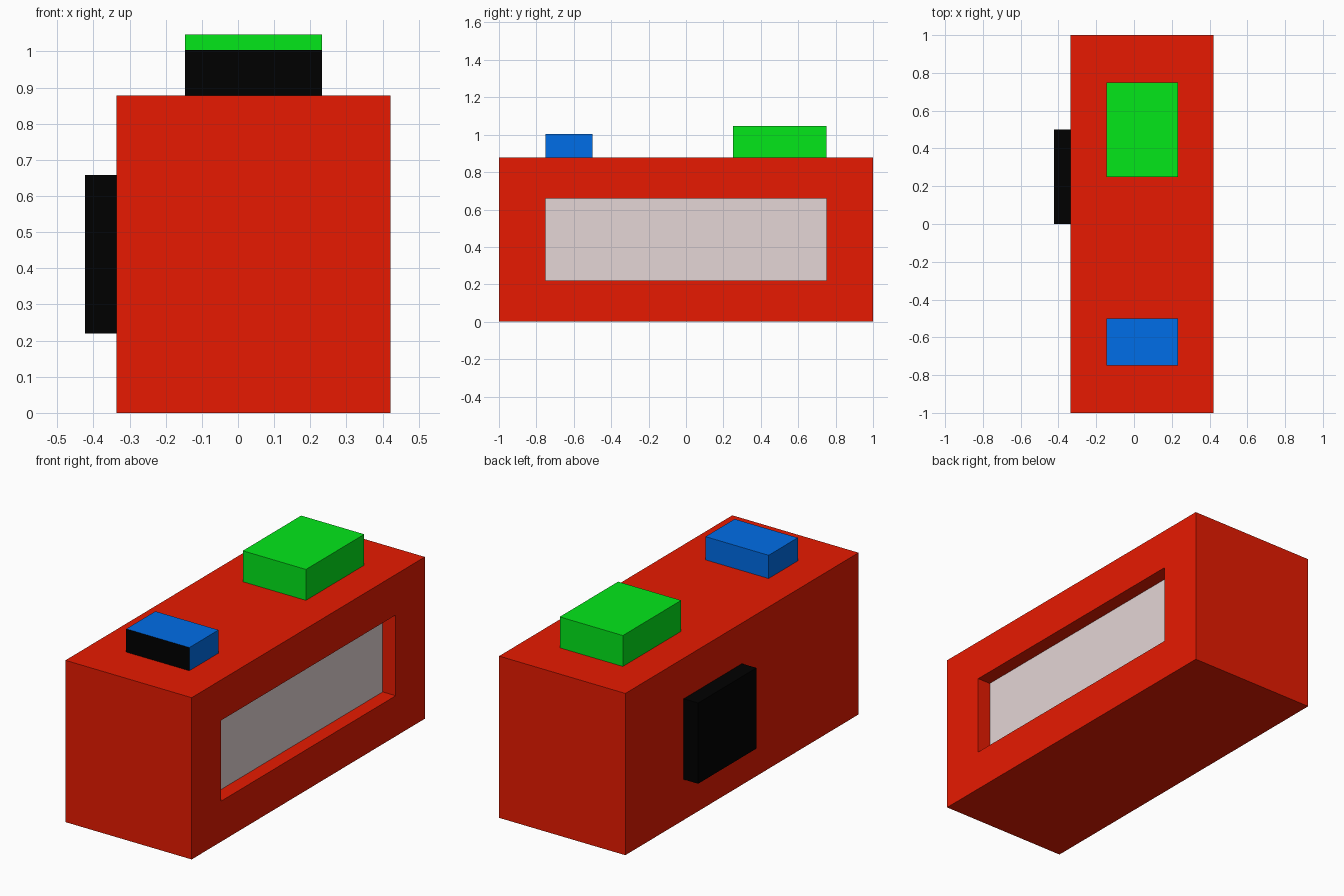
import bpy, bmesh
from mathutils import Vector

if "Cube" in bpy.data.objects:
    bpy.data.objects.remove(bpy.data.objects["Cube"])


def material(name, rgb):
    m = bpy.data.materials.new(name)
    m.diffuse_color = (*rgb, 1)
    m.use_nodes = True
    m.node_tree.nodes["Principled BSDF"].inputs["Base Color"].default_value = m.diffuse_color
    return m


red = material("red", (0.8, 0.0103, 0.0003))
green = material("green", (0.001, 0.8, 0.0103))
blue = material("blue", (0, 0.153, 0.8))
black = material("black", (0, 0, 0))
grey = material("pale grey", (0.78, 0.67, 0.67))


def box(name, lo, hi, mats, edit=None):
    """Axis-aligned box from corner lo to corner hi, with optional bmesh edit."""
    lo, hi = Vector(lo), Vector(hi)
    bm = bmesh.new()
    bmesh.ops.create_cube(bm, size=1)
    bmesh.ops.scale(bm, vec=hi - lo, verts=bm.verts)
    bmesh.ops.translate(bm, vec=(lo + hi) / 2, verts=bm.verts)
    bm.normal_update()
    if edit:
        edit(bm)
    me = bpy.data.meshes.new(name)
    bm.to_mesh(me)
    bm.free()
    for m in mats:
        me.materials.append(m)
    ob = bpy.data.objects.new(name, me)
    bpy.context.collection.objects.link(ob)
    return ob


def facing(bm, direction):
    return max(bm.faces, key=lambda f: f.normal.dot(Vector(direction)))


# Recessed pale window in the right side
def cut_window(bm):
    face = facing(bm, (1, 0, 0))
    bmesh.ops.inset_region(bm, faces=[face], thickness=0.1)
    for v in face.verts:
        v.co.y = 0.75 if v.co.y > 0 else -0.75
        v.co.z = 0.658 if v.co.z > 0.44 else 0.22
    floor = bmesh.ops.extrude_discrete_faces(bm, faces=[face])["faces"][0]
    bmesh.ops.translate(bm, vec=(-0.078, 0, 0), verts=floor.verts)
    floor.material_index = 1


# Black front face on the blue button
def black_front(bm):
    facing(bm, (0, -1, 0)).material_index = 1


X0, X1, TOP = -0.336, 0.422, 0.878
box("body", (X0, -1, 0), (X1, 1, TOP), [red, grey], cut_window)
box("back_plate", (-0.423, 0, 0.22), (X0, 0.5, 0.658), [black])
box("large_button", (-0.146, 0.25, TOP), (0.233, 0.75, 1.046), [green])
box("small_button", (-0.146, -0.75, TOP), (0.233, -0.5, 1.004), [blue, black], black_front)
